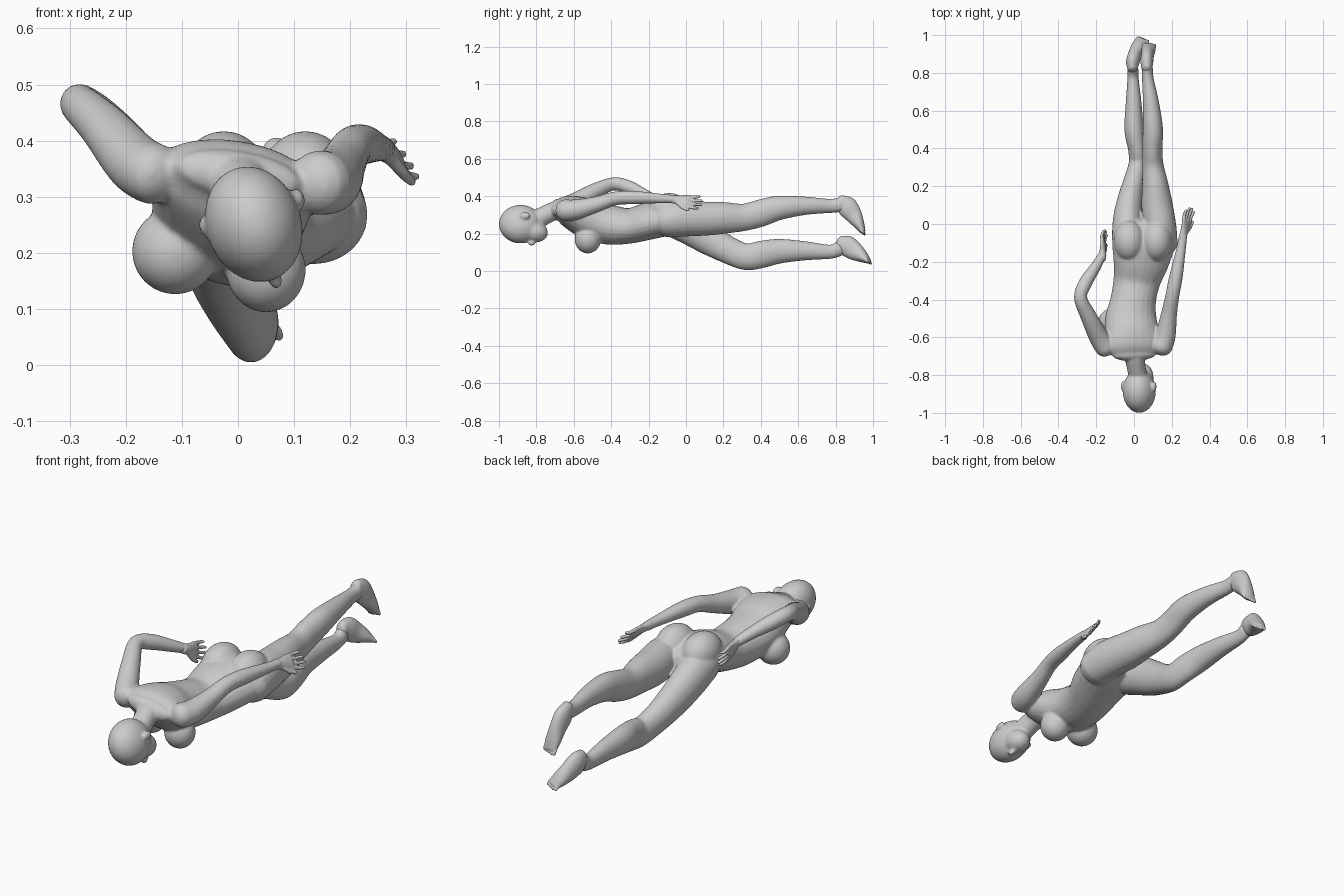
import bpy, bmesh, math
from mathutils import Vector as V, Matrix

X = V((1, 0, 0))


def spline(pts, n=5):
    """Catmull-Rom resampling of tuples of any length."""
    P = [pts[0]] + list(pts) + [pts[-1]]
    out = []
    for i in range(1, len(P) - 2):
        for k in range(n):
            t = k / n
            out.append([0.5 * (2*b + (c-a)*t + (2*a-5*b+4*c-d)*t*t + (3*b-a-3*c+d)*t**3)
                        for a, b, c, d in zip(*P[i-1:i+3])])
    return out + [list(pts[-1])]


def loft(bm, pts, side=X, seg=24):
    """Elliptical tube through (x, y, z, half width, half depth) with domed ends."""
    pts = spline([tuple(p) if len(p) == 5 else tuple(p) + (p[3],) for p in pts])
    C = [V(p[:3]) for p in pts]
    T = [(C[min(i+1, len(C)-1)] - C[max(i-1, 0)]).normalized() for i in range(len(C))]
    rings = [(c, t, p[3], p[4]) for c, t, p in zip(C, T, pts)]

    def dome(r, sgn):
        c, t, a, b = r
        d = min(a, b) * 0.8
        return [(c + t*sgn*d*math.sin(q), t, a*math.cos(q), b*math.cos(q)) for q in (0.5, 0.95, 1.35)]
    rings = dome(rings[0], -1)[::-1] + rings + dome(rings[-1], 1)
    loops = []
    for c, t, a, b in rings:
        s = (V(side) - t * t.dot(V(side))).normalized()
        n = t.cross(s)
        loops.append([bm.verts.new(c + s*a*math.cos(k*math.tau/seg) + n*b*math.sin(k*math.tau/seg))
                      for k in range(seg)])
    for A, B in zip(loops, loops[1:]):
        for k in range(seg):
            j = (k + 1) % seg
            bm.faces.new((A[k], A[j], B[j], B[k]))
    bm.faces.new(loops[0][::-1])
    bm.faces.new(loops[-1])


def ball(bm, c, r, roll=0, pitch=0):
    m = (Matrix.Translation(c) @ Matrix.Rotation(math.radians(roll), 4, 'Y')
         @ Matrix.Rotation(math.radians(pitch), 4, 'X') @ Matrix.Diagonal((*r, 1)))
    bmesh.ops.create_uvsphere(bm, u_segments=32, v_segments=20, radius=1, matrix=m)


def finish(bm, name, voxel, smooth):
    """Fuse the overlapping volumes into one smooth skin."""
    bmesh.ops.recalc_face_normals(bm, faces=bm.faces)
    me = bpy.data.meshes.new(name)
    bm.to_mesh(me)
    bm.free()
    ob = bpy.data.objects.new(name, me)
    bpy.context.collection.objects.link(ob)
    r = ob.modifiers.new("fuse", 'REMESH')
    r.mode, r.voxel_size, r.use_smooth_shade = 'VOXEL', voxel, True
    s = ob.modifiers.new("soften", 'SMOOTH')
    s.factor, s.iterations = 0.5, smooth


def hand(name, wrist, tip, width, thumb):
    """Flat palm, four fingers and a thumb."""
    bm = bmesh.new()
    w0, t0 = V(wrist), V(tip)
    d = t0 - w0
    L = d.length
    d.normalize()
    w = V(width)
    w = (w - d * w.dot(d)).normalized()
    n = d.cross(w)
    at = lambda f, s, h=0: w0 + d*L*f + w*s + n*h
    loft(bm, [(*at(-.1, 0), .023, .020), (*at(.15, 0), .027, .017),
              (*at(.35, 0), .036, .014), (*at(.5, 0), .034, .012)], w)
    for i, l in enumerate((.92, 1, .97, .86)):
        s = (i - 1.5) * .019 * thumb * -1
        loft(bm, [(*at(.45, s), .0095), (*at(.7, s*1.2, .004), .0085), (*at(l-.03, s*1.3, -.004), .007)], w, 12)
    loft(bm, [(*at(.15, .018*thumb), .012), (*at(.38, .044*thumb), .010), (*at(.58, .054*thumb), .008)], w, 12)
    finish(bm, name, .0035, 3)


def foot(name, pts, side, toe_dir):
    """Tapered foot with five toes."""
    bm = bmesh.new()
    loft(bm, pts, side)
    end, s, td = V(pts[-1][:3]), V(side).normalized(), V(toe_dir).normalized()
    for i in range(5):
        p = end + s * (i - 2) * .0145
        loft(bm, [(*p, .009), (*(p + td * (.022 - .002*abs(i-1))), .007)], s, 12)
    finish(bm, name, .004, 4)


body = bmesh.new()

# torso: shoulders to pelvis, chest rolled slightly, hips swung to the right
chest = V((.98, 0, -.15))
loft(body, [(0, -.69, .338, .12, .045), (-.003, -.65, .328, .15, .075), (-.01, -.58, .302, .145, .098),
            (-.015, -.5, .268, .137, .105), (-.003, -.4, .246, .121, .106), (.015, -.3, .242, .126, .094),
            (.037, -.2, .267, .15, .098), (.05, -.1, .287, .165, .095), (.05, -.03, .285, .12, .07)], chest)
for c, r in (((-.112, -.52, .203), (.077, .075, .077)), ((.05, -.525, .17), (.071, .07, .076))):
    ball(body, c, r)                                        # breasts
for x in (-.025, .12):
    ball(body, (x, -.09, .325), (.083, .11, .092))          # buttocks

# neck and head
loft(body, [(0, -.66, .335, .075, .05), (.005, -.72, .315, .052, .05), (.02, -.80, .275, .05, .052)])
ball(body, (.028, -.885, .251), (.085, .115, .105), -19)
ball(body, (.045, -.815, .213), (.058, .078, .058), -19, -15)
ball(body, (.066, -.825, .152), (.012, .022, .017), -19)
for c in ((.108, -.86, .297), (-.058, -.86, .245)):
    ball(body, c, (.011, .028, .019), -19)                  # ears

# legs: thigh, knee, calf, ankle
loft(body, [(-.035, -.08, .277, .082, .09), (-.035, .02, .232, .077, .092), (-.022, .12, .172, .068, .085),
            (0, .22, .115, .058, .074), (.022, .32, .076, .05, .071), (.018, .4, .088, .05, .073),
            (.001, .5, .106, .052, .066), (-.002, .64, .108, .042, .051), (-.005, .77, .103, .03, .038),
            (-.006, .82, .12, .03, .04)])
loft(body, [(.133, -.1, .268, .099, .09), (.137, -.02, .28, .088, .096), (.122, .1, .28, .083, .091),
            (.113, .2, .284, .071, .085), (.1, .31, .287, .057, .073), (.097, .4, .31, .053, .073),
            (.1, .5, .338, .054, .065), (.09, .64, .349, .043, .049), (.073, .77, .348, .031, .038),
            (.07, .83, .355, .03, .04)])

# arms: left elbow bent outwards, right arm nearly straight
loft(body, [(-.15, -.655, .34, .055), (-.185, -.60, .362, .053), (-.24, -.49, .425, .043),
            (-.283, -.39, .466, .035), (-.256, -.31, .45, .036), (-.205, -.23, .415, .029),
            (-.165, -.16, .382, .022)])
loft(body, [(.145, -.65, .325, .058), (.166, -.59, .328, .055), (.185, -.48, .356, .043),
            (.203, -.38, .388, .037), (.222, -.28, .393, .036), (.248, -.14, .388, .026),
            (.26, -.06, .384, .022)])
finish(body, "body", .006, 8)

# hands
hand("left_hand", (-.167, -.17, .385), (-.155, -.03, .33), (.25, 0, -1), 1)
hand("right_hand", (.259, -.065, .384), (.3, .09, .362), (.55, 0, -.83), 1)

# feet
foot("left_foot", [(-.008, .825, .15, .028, .04), (-.006, .86, .135, .036, .055), (.006, .9, .107, .036, .05),
                   (.025, .94, .08, .039, .035), (.043, .968, .058, .036, .018)], (1, -.3, .1), (.3, .8, -.9))
foot("right_foot", [(.068, .825, .375, .027, .036), (.068, .86, .345, .034, .055), (.072, .895, .3, .034, .047),
                    (.077, .925, .25, .038, .03), (.08, .943, .215, .035, .017)], (1, -.1, .1), (.05, .5, -.9))
